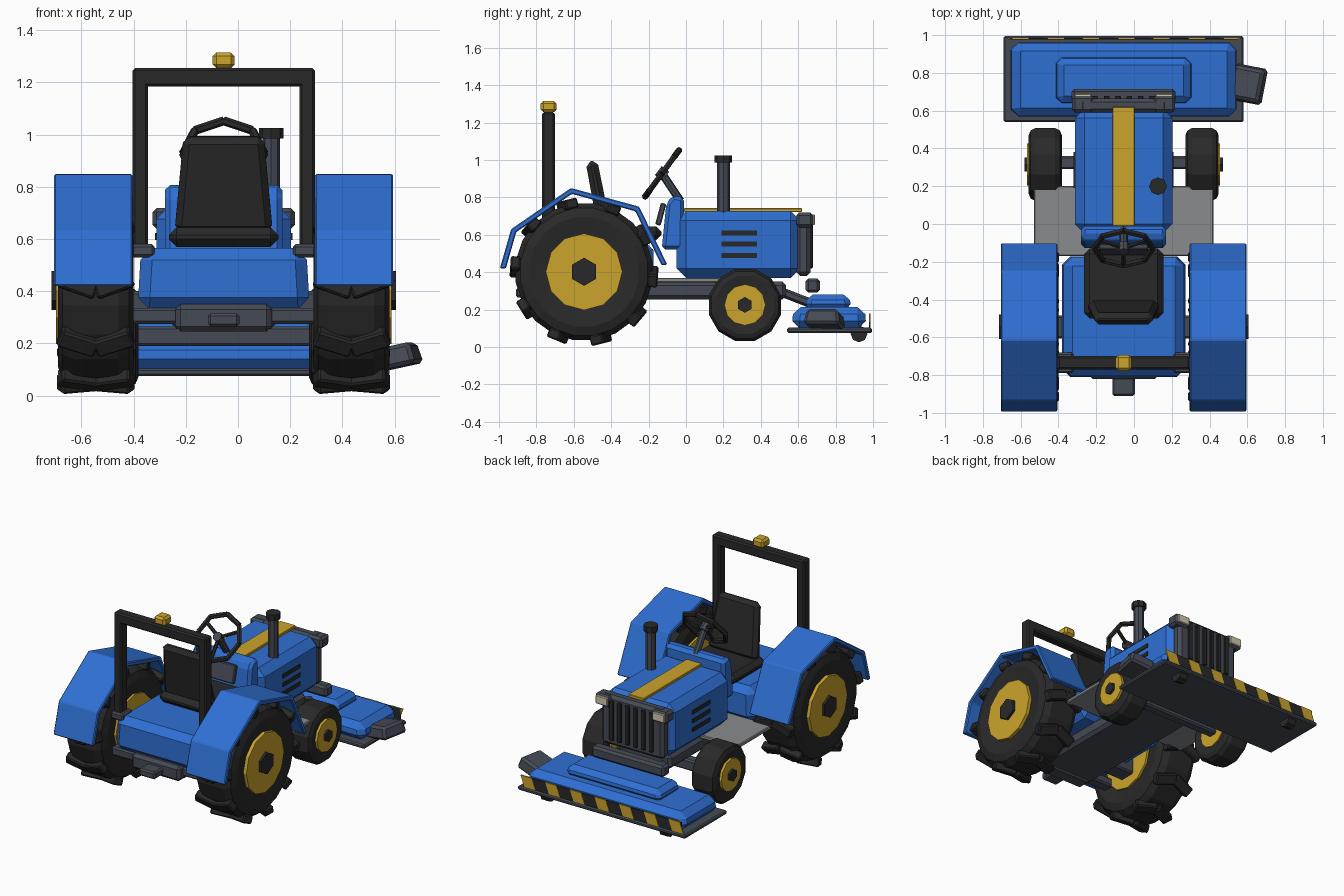
import bpy, bmesh
from math import radians, pi, sin, cos
from mathutils import Matrix, Vector

if "Cube" in bpy.data.objects:
    bpy.data.objects.remove(bpy.data.objects["Cube"])

CENTRE_X = -0.055  # the tractor's own centre plane
parts = []


def material(name, r, g, b):
    m = bpy.data.materials.new(name)
    m.use_nodes = True
    m.diffuse_color = (r, g, b, 1)
    m.node_tree.nodes["Principled BSDF"].inputs["Base Color"].default_value = (r, g, b, 1)
    return m


BLUE = material("blue paint", 0.028, 0.16, 0.65)
YELLOW = material("yellow paint", 0.6, 0.37, 0.025)
BLACK = material("black rubber", 0.022, 0.022, 0.022)
GREY = material("dark grey metal", 0.06, 0.068, 0.088)
PLATE = material("light grey metal", 0.25, 0.26, 0.27)
CREAM = material("lamp glass", 0.65, 0.6, 0.42)


def finish(name, mat, bm, bevel=0.0, matrix=None):
    bmesh.ops.recalc_face_normals(bm, faces=bm.faces)
    if bevel:
        bmesh.ops.bevel(bm, geom=bm.edges[:], offset=bevel, segments=1,
                        affect='EDGES', clamp_overlap=True)
    if matrix:
        bmesh.ops.transform(bm, matrix=matrix, verts=bm.verts)
    mesh = bpy.data.meshes.new(name)
    bm.to_mesh(mesh)
    bm.free()
    mesh.materials.append(mat)
    obj = bpy.data.objects.new(name, mesh)
    bpy.context.collection.objects.link(obj)
    parts.append(obj)
    return obj


def box(name, mat, x, y, z, bevel=0.01, taper=(1, 1), matrix=None):
    """Box between the (low, high) ranges; taper scales its top."""
    bm = bmesh.new()
    bmesh.ops.create_cube(bm, size=1)
    for v in bm.verts:
        if v.co.z > 0:
            v.co.x *= taper[0]
            v.co.y *= taper[1]
        v.co = [(r[0] + r[1]) / 2 + c * (r[1] - r[0]) for r, c in zip((x, y, z), v.co)]
    return finish(name, mat, bm, bevel, matrix)


def prism(name, mat, outline, x0, x1, bevel=0.0):
    """Side outline of (y, z) points extruded across x."""
    bm = bmesh.new()
    face = bm.faces.new([bm.verts.new((x0, y, z)) for y, z in outline])
    new = bmesh.ops.extrude_face_region(bm, geom=[face])["geom"]
    bmesh.ops.translate(bm, vec=(x1 - x0, 0, 0),
                        verts=[g for g in new if isinstance(g, bmesh.types.BMVert)])
    return finish(name, mat, bm, bevel)


def rod(name, mat, start, end, radius, sides=8):
    start, end = Vector(start), Vector(end)
    axis = end - start
    bm = bmesh.new()
    bmesh.ops.create_cone(bm, cap_ends=True, segments=sides, radius1=radius,
                          radius2=radius, depth=axis.length)
    turn = axis.to_track_quat('Z', 'Y').to_matrix().to_4x4()
    return finish(name, mat, bm, 0, Matrix.Translation((start + end) / 2) @ turn)


def lathe(name, mat, centre, profile, sides):
    """Spin (x, radius) points round the x axis."""
    bm = bmesh.new()
    rings = []
    for x, r in profile:
        angles = [2 * pi * (i + 0.5) / sides for i in range(sides)]
        rings.append([bm.verts.new((x, r * cos(a), r * sin(a))) for a in angles])
    for a, b in zip(rings, rings[1:]):
        for i in range(sides):
            j = (i + 1) % sides
            bm.faces.new((a[i], a[j], b[j], b[i]))
    bm.faces.new(rings[0])
    bm.faces.new(rings[-1])
    return finish(name, mat, bm, 0, Matrix.Translation(centre))


def wheel(name, centre, radius, half, rim, hub, hub_reach, sides):
    x, y, z = centre
    s = 1 if x > 0 else -1
    shoulder, wall = radius * 0.93, radius * 0.8
    lathe(name + "_tyre", BLACK, centre,
          [(-half * 0.9, rim), (-half, wall), (-half * 0.88, shoulder), (-half * 0.6, radius),
           (half * 0.6, radius), (half * 0.88, shoulder), (half, wall), (half * 0.9, rim)], sides)
    rod(name + "_rim", YELLOW, (x - s * half, y, z), (x + s * (half + 0.008), y, z), rim, 12)
    rod(name + "_hub", BLACK, (x, y, z), (s * hub_reach, y, z), hub, 6)


# Wheels, tread lugs and fenders
REAR_Y, REAR_Z = -0.545, 0.402
fender_line = [(-0.995, 0.42), (-0.935, 0.63), (-0.615, 0.85), (-0.25, 0.75), (-0.10, 0.44)]
fender_inner = [(REAR_Y + (y - REAR_Y) * 0.93, REAR_Z + (z - REAR_Z) * 0.93)
                for y, z in reversed(fender_line)]
for s, side in ((-1, "right"), (1, "left")):
    rear = (s * 0.49, REAR_Y, REAR_Z)
    wheel(side + "_rear", rear, 0.37, 0.145, 0.205, 0.075, 0.66, 20)
    for k in range(10):
        spin = Matrix.Translation(rear) @ Matrix.Rotation(radians(36 * k + 14), 4, 'X')
        for h in (-1, 1):
            place = spin @ Matrix.Translation((h * 0.068, 0, 0.372)) @ Matrix.Rotation(h * radians(20), 4, 'Z')
            box(side + "_tread_lug", BLACK, (-0.075, 0.075), (-0.036, 0.036), (-0.03, 0.024), 0.008, matrix=place)
    wheel(side + "_front", (s * 0.415, 0.315, 0.225), 0.2, 0.088, 0.11, 0.042, 0.525, 12)
    prism(side + "_fender", BLUE, fender_line + fender_inner, s * 0.5 - 0.15, s * 0.5 + 0.15, 0.006)

# Chassis, axles, hitch and foot platform
box("chassis", GREY, (-0.2, 0.2), (-0.78, 0.535), (0.255, 0.35), 0.02)
box("rear_axle", GREY, (-0.4, 0.4), (REAR_Y - 0.06, REAR_Y + 0.06), (0.275, 0.4))
box("front_axle", GREY, (-0.38, 0.38), (0.29, 0.36), (0.19, 0.265))
box("foot_platform", PLATE, (-0.475, 0.475), (-0.17, 0.2), (0.345, 0.37), 0.005)
box("hitch_block", GREY, (-0.185, 0.185), (-0.82, -0.7), (0.245, 0.35), 0.02)
box("rear_cross_beam", GREY, (-0.36, 0.36), (-0.78, -0.7), (0.275, 0.335))
box("drawbar", GREY, (-0.06, 0.06), (-0.91, -0.75), (0.265, 0.315))

# Rear body and seat
box("rear_body", BLUE, (-0.33, 0.33), (-0.81, -0.17), (0.33, 0.565), 0.045, (0.96, 0.98))
box("seat_cushion", BLACK, (-0.21, 0.21), (-0.5, -0.13), (0.57, 0.645), 0.03)
lean = Matrix.Translation((0, -0.435, 0.63)) @ Matrix.Rotation(radians(11), 4, 'X')
box("seat_back", BLACK, (-0.188, 0.188), (-0.035, 0.035), (0, 0.37), 0.025, (0.82, 0.9), lean)

# Roll bar and beacon
for s in (-1, 1):
    box("roll_bar_post", BLACK, (s * 0.32 - 0.03, s * 0.32 + 0.03), (-0.77, -0.70), (0.53, 1.22))
    box("roll_bar_foot", GREY, (s * 0.32 - 0.055, s * 0.32 + 0.055), (-0.79, -0.68), (0.53, 0.58))
box("roll_bar_top", BLACK, (-0.35, 0.35), (-0.77, -0.70), (1.185, 1.255))
box("beacon", YELLOW, (-0.042, 0.042), (-0.777, -0.693), (1.255, 1.315), 0.014)

# Bonnet with stripe, vents and exhaust
box("bonnet", BLUE, (-0.258, 0.258), (-0.05, 0.61), (0.37, 0.727), 0.05)
box("bonnet_stripe", YELLOW, (-0.058, 0.058), (-0.01, 0.62), (0.722, 0.742), 0.003)
for s in (-1, 1):
    for z in (0.49, 0.55, 0.61):
        box("side_vent", BLACK, (s * 0.26 - 0.004, s * 0.26 + 0.004), (0.19, 0.38), (z - 0.013, z + 0.013), 0)
rod("exhaust_pipe", GREY, (0.182, 0.2, 0.69), (0.182, 0.2, 1.0), 0.034)
rod("exhaust_cap", BLACK, (0.182, 0.2, 0.985), (0.182, 0.2, 1.025), 0.047)

# Grille, lamps and bumper
box("grille_frame", GREY, (-0.235, 0.235), (0.59, 0.665), (0.38, 0.72), 0.02)
for i in range(6):
    x = -0.15 + 0.06 * i
    box("grille_bar", BLACK, (x - 0.015, x + 0.015), (0.65, 0.678), (0.42, 0.69), 0.004)
for s in (-1, 1):
    box("lamp_housing", GREY, (s * 0.215 - 0.058, s * 0.215 + 0.058), (0.59, 0.68), (0.64, 0.718), 0.015)
    box("lamp_glass", CREAM, (s * 0.215 - 0.045, s * 0.215 + 0.045), (0.67, 0.689), (0.652, 0.708), 0.004)
box("front_bumper", GREY, (-0.275, 0.275), (0.64, 0.716), (0.29, 0.367), 0.015)

# Dashboard and steering
prism("dashboard", BLUE, [(-0.13, 0.52), (-0.105, 0.77), (-0.07, 0.81), (-0.01, 0.80), (-0.01, 0.52)],
      -0.225, 0.225, 0.02)
tilt = Matrix.Translation((0, -0.135, 0.71)) @ Matrix.Rotation(radians(-15), 4, 'X')
box("instrument_panel", GREY, (-0.13, 0.13), (-0.015, 0.015), (-0.06, 0.06), 0.006, matrix=tilt)
hub = Vector((0, -0.128, 0.928))
rod("steering_column", GREY, (0, -0.03, 0.78), hub, 0.022)
up = Vector((0, 0.59, 0.807))


def on_wheel(angle):
    return hub + 0.155 * (up * cos(angle) + Vector((sin(angle), 0, 0)))


for i in range(8):
    rod("steering_wheel_rim", BLACK, on_wheel(i * pi / 4), on_wheel((i + 1) * pi / 4), 0.017, 6)
for i in range(3):
    rod("steering_wheel_spoke", BLACK, hub, on_wheel(pi / 3 + i * 2 * pi / 3) * 0.97 + hub * 0.03, 0.012, 6)
rod("steering_wheel_boss", GREY, hub + Vector((0, 0.02, -0.015)), hub + Vector((0, -0.02, 0.015)), 0.03)

# Mower deck with chute, rollers, lift arms and hazard strip
box("deck_skirt", GREY, (-0.635, 0.635), (0.54, 0.995), (0.075, 0.103), 0.008)
box("deck_shell", BLUE, (-0.605, 0.605), (0.565, 0.965), (0.1, 0.215), 0.04, (0.97, 0.95))
box("deck_cover", BLUE, (-0.365, 0.365), (0.635, 0.885), (0.2, 0.28), 0.03, (0.95, 0.9))
swing = (Matrix.Translation((0.675, 0.737, 0.152)) @ Matrix.Rotation(radians(-11), 4, 'Z')
         @ Matrix.Rotation(radians(-12), 4, 'Y'))
box("discharge_chute", GREY, (-0.11, 0.07), (-0.1, 0.1), (-0.042, 0.042), 0.015, (0.9, 0.85), swing)
for s in (-1, 1):
    rod("deck_roller", BLACK, (s * 0.45 - 0.03, 0.925, 0.07), (s * 0.45 + 0.03, 0.925, 0.07), 0.045)
    rod("deck_lift_arm", GREY, (s * 0.15, 0.47, 0.31), (s * 0.15, 0.7, 0.22), 0.025, 6)
box("hazard_strip", BLACK, (-0.6, 0.6), (0.978, 0.985), (0.1, 0.178), 0)
for i in range(7):
    x = -0.56 + i * 1.12 / 6
    bm = bmesh.new()
    bmesh.ops.create_cube(bm, size=1)
    for v in bm.verts:
        v.co = (x + v.co.x * 0.085 + v.co.z * 0.03, 0.983 + v.co.y * 0.009, 0.139 + v.co.z * 0.08)
    finish("hazard_stripe", YELLOW, bm)

for part in parts:
    part.location.x = CENTRE_X
